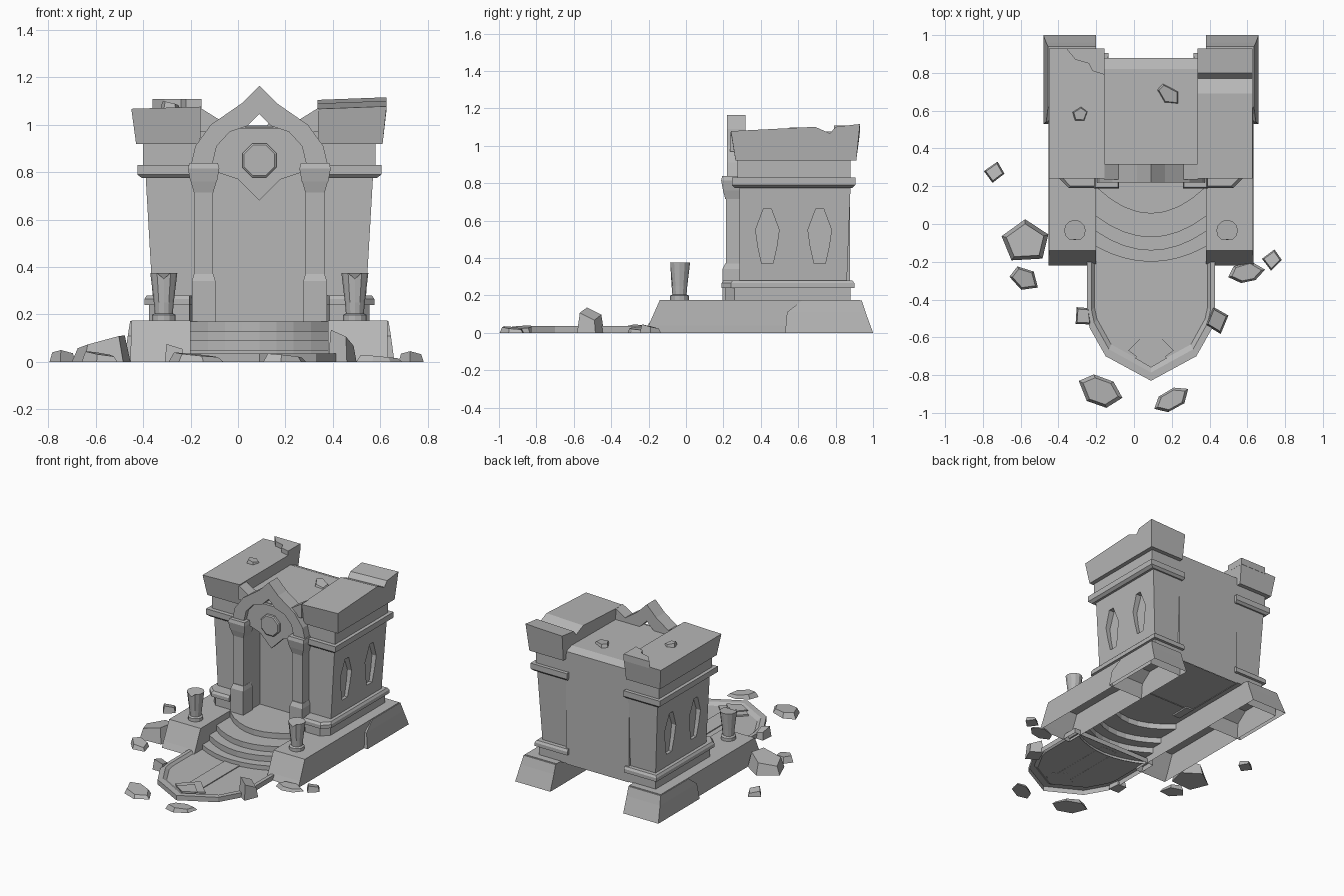
import bpy, bmesh, math, random

random.seed(4)
if "Cube" in bpy.data.objects:
    bpy.data.objects.remove(bpy.data.objects["Cube"])

CX = 0.09  # symmetry plane of the building

stone = bpy.data.materials.new("grey stone")
stone.use_nodes = True
GREY = (0.47, 0.47, 0.47, 1)
stone.diffuse_color = GREY
stone.node_tree.nodes["Principled BSDF"].inputs["Base Color"].default_value = GREY


def loft(name, sections, first=True, last=True, ring=True):
    """Skin a row of equal-length point loops (or open strips) and cap the ends."""
    bm = bmesh.new()
    rows = [[bm.verts.new(p) for p in s] for s in sections]
    n = len(rows[0])
    for a, b in zip(rows, rows[1:]):
        for i in range(n if ring else n - 1):
            j = (i + 1) % n
            bm.faces.new((a[i], a[j], b[j], b[i]))
    if ring:
        if first:
            bm.faces.new(rows[0][::-1])
        if last:
            bm.faces.new(rows[-1])
        bmesh.ops.recalc_face_normals(bm, faces=bm.faces)
    me = bpy.data.meshes.new(name)
    bm.to_mesh(me)
    bm.free()
    me.materials.append(stone)
    ob = bpy.data.objects.new(name, me)
    bpy.context.collection.objects.link(ob)
    return ob


def rect(s, d0, d1, y0, y1, z, c=0.0, lead=0.0):
    """Rectangle at distances d0..d1 from the symmetry plane; c cuts the front
    outer corner, lead draws the front inner corner outward."""
    pts = [(d0 + lead, y0), (d1 - c, y0), (d1, y0 + c), (d1, y1), (d0, y1)]
    if not c:
        pts.pop(1)
    return [(CX + s * d, y, z) for d, y in pts]


def box(name, s, d0, d1, y0, y1, z0, z1, c=0.0, lead=0.0):
    return loft(name, [rect(s, d0, d1, y0, y1, z, c, lead) for z in (z0, z1)])


def symmetric(half):
    """Close a half outline, given as (d, v), over the symmetry plane."""
    left = [(-d, v) for d, v in half[::-1] if d > 0]
    return [(CX + d, v) for d, v in half + left]


def slab(name, outline, z0, z1, first=True):
    return loft(name, [[(x, y, z) for x, y in outline] for z in (z0, z1)], first)


def rubble(name, x, y, z, rx, ry, h, turn, sides):
    """Broken stone: irregular prism with a tilted top."""
    ang = [2 * math.pi * i / sides + random.uniform(-0.2, 0.2) for i in range(sides)]
    rows = []
    for k, zz in ((1, 0), (0.8, 1)):
        row = []
        for a in ang:
            u, v = rx * k * math.cos(a), ry * k * math.sin(a)
            row.append((x + u * math.cos(turn) - v * math.sin(turn),
                        y + u * math.sin(turn) + v * math.cos(turn),
                        z + h * zz * (1 - 0.25 * (1 + math.cos(a)))))
        rows.append(row)
    return loft(name, rows)


def cut(ob, cutter):
    mod = ob.modifiers.new("cut", 'BOOLEAN')
    mod.object, mod.operation, mod.solver = cutter, 'DIFFERENCE', 'EXACT'
    bpy.context.view_layer.objects.active = ob
    bpy.ops.object.modifier_apply(modifier="cut")
    bpy.data.objects.remove(cutter)


for s, side in ((1, "left"), (-1, "right")):
    # Hollow plinth with a flared block at the rear
    loft(side + "_plinth", [rect(s, 0.29, 0.543, -0.22, 0.93, 0),
                            rect(s, 0.29, 0.543, -0.20, 0.93, 0.04),
                            rect(s, 0.29, 0.54, -0.14, 0.93, 0.175)], first=False)
    loft(side + "_plinth_rear", [rect(s, 0.29, 0.57, 0.53, 1.0, 0),
                                 rect(s, 0.29, 0.555, 0.54, 0.96, 0.11),
                                 rect(s, 0.29, 0.545, 0.62, 0.94, 0.172)], first=False)
    # Tower: base mouldings, flaring body, band and neck
    box(side + "_tower_base", s, 0.245, 0.465, 0.21, 0.88, 0.17, 0.24, 0.05, 0.05)
    loft(side + "_base_band", [rect(s, 0.225, 0.485, 0.19, 0.90, 0.24, 0.05, 0.07),
                               rect(s, 0.225, 0.485, 0.19, 0.90, 0.265, 0.05, 0.07),
                               rect(s, 0.225, 0.475, 0.20, 0.89, 0.28, 0.05, 0.07)])
    body = loft(side + "_tower_body", [rect(s, 0.245, 0.45, 0.285, 0.86, 0.27),
                                       rect(s, 0.245, 0.48, 0.285, 0.88, 0.79)])
    for y in (0.435, 0.715):
        prof = [(0.03, 0.37), (0.05, 0.46), (0.063, 0.55), (0.02, 0.665)]
        ring = prof + [(-a, z) for a, z in prof[::-1]]
        cut(body, loft("window_cutter", [[(CX + s * d, y + a, z) for a, z in ring]
                                         for d in (0.432, 0.56)]))
    loft(side + "_tower_band", [rect(s, 0.23, 0.495, 0.26, 0.89, 0.775, 0, 0.05),
                                rect(s, 0.225, 0.515, 0.245, 0.905, 0.79, 0, 0.05),
                                rect(s, 0.225, 0.515, 0.245, 0.905, 0.83, 0, 0.05)])
    box(side + "_tower_neck", s, 0.245, 0.49, 0.275, 0.88, 0.825, 0.925)

    # Column: pedestal, shaft and capital
    c, y1 = 0.235, 0.3
    for name, rows in (
            ("pedestal", ((0.05, 0.195, 0.17), (0.05, 0.195, 0.34), (0.041, 0.21, 0.37))),
            ("shaft", ((0.04, 0.215, 0.36), (0.04, 0.215, 0.73))),
            ("capital", ((0.041, 0.21, 0.715), (0.054, 0.198, 0.76))),
            ("capital_block", ((0.056, 0.198, 0.76), (0.066, 0.188, 0.815),
                               (0.06, 0.194, 0.838)))):
        loft(f"{side}_column_{name}", [rect(s, c - w, c + w, y0, y1, z) for w, y0, z in rows])

    # Urn with a chipped rim
    ux, uy = CX + s * 0.403, -0.035
    prof = [(0.05, 0.17), (0.05, 0.198), (0.038, 0.205), (0.042, 0.25), (0.057, 0.375)]
    ring = [2 * math.pi * i / 12 for i in range(12)]
    rows = [[(ux + r * math.cos(a), uy + r * math.sin(a), z) for a in ring] for r, z in prof]
    x, y, z = rows[-1][9]
    rows[-1][9] = (x, y + 0.01, z - 0.025)
    loft(side + "_urn", rows)

    # Door jamb, and wedge where the arch meets the crown
    box(side + "_door_jamb", s, 0.195, 0.25, 0.28, 0.42, 0.16, 0.92)
    wedge = [(0.25, 0.97), (0.15, 0.97), (0.15, 1.01), (0.25, 1.072)]
    loft(side + "_arch_wedge", [[(CX + s * d, y, z) for d, z in wedge] for y in (0.235, 0.318)])

# Tower crowns, one with a broken notch across it
low = [(0.265, 0.92), (0.91, 0.92)]
top = [(0.93, 1.11), (0.80, 1.095), (0.77, 1.06), (0.69, 1.095), (0.24, 1.072)]
loft("left_crown", [[(CX + d, y, z) for y, z in low] + [(CX + e, y, z + h) for y, z in top]
                    for d, e, h in ((0.25, 0.245, -0.005), (0.52, 0.537, 0.006))])
loft("right_crown", [rect(-1, 0.25, 0.52, 0.265, 0.91, 0.92),
                     [(x, y, 1.072 + 0.03 * (x + 0.3))
                      for x, y, _ in rect(-1, 0.245, 0.54, 0.24, 0.93, 0)]])
slab("right_crown_remnant", [(-0.36, 0.93), (-0.31, 0.87), (-0.24, 0.85), (-0.22, 0.81),
                             (-0.155, 0.79), (-0.155, 0.93)], 1.06, 1.108)

# Chamber between the towers
loft("chamber_back", [rect(1, -0.25, 0.25, 0.40, 0.878, z) for z in (0.165, 0.93)], first=False)
roof = [(0.27, 0.90), (0.27, 0.99), (0.82, 0.997), (0.878, 0.975), (0.878, 0.90)]
loft("chamber_roof", [[(CX + d, y, z) for y, z in roof] for d in (-0.25, 0.25)])

# Pointed arch over the doorway
outer = [(0.29, 0.825), (0.27, 0.91), (0.205, 1.0), (0.075, 1.09), (0, 1.165)]
inner = [(0.2, 0.825), (0.18, 0.91), (0.125, 0.97), (0.05, 0.995), (0, 1.045)]
loft("pointed_arch", [[(a, 0.22, b), (a, 0.318, b), (c, 0.318, d), (c, 0.22, d)]
                      for (a, b), (c, d) in zip(symmetric(outer), symmetric(inner))])

# Panel under the arch with an octagonal medallion
panel = symmetric([(0, 0.68), (0.09, 0.77), (0.18, 0.8), (0.21, 0.84), (0.19, 0.92),
                   (0.125, 0.985)])
loft("arch_panel", [[(x, y, z) for x, z in panel] for y in (0.25, 0.29)])
octagon = [math.pi * (i + 0.5) / 4 for i in range(8)]
loft("medallion", [[(CX + r * math.cos(a), y, 0.85 + r * math.sin(a)) for a in octagon]
                   for r, y in ((0.078, 0.255), (0.078, 0.234), (0.07, 0.228))])

# Curved steps as one folded surface, running back to the chamber floor
ts = [k / 4 for k in range(-4, 5)]
folds = []
z = 0
for yc, sag, rise in ((-0.2, 0.08, 0.05), (-0.14, 0.10, 0.09), (-0.07, 0.11, 0.13),
                      (0.055, 0.14, 0.17)):
    folds += [(yc, sag, z), (yc, sag, rise)]
    z = rise
folds.append((0.87, 0, z))
loft("steps", [[(CX + 0.29 * t, yc + sag * t * t, z) for t in ts] for yc, sag, z in folds],
     ring=False)

# Walkway: raised rim, sunken floor, centre strip and pointed inlay
walk = symmetric([(0, -0.83), (0.24, -0.7), (0.325, -0.55), (0.34, -0.48), (0.34, -0.1)])
rim, sunk = ([(CX + (x - CX) * k, -0.1 + (y + 0.1) * (k + 0.015)) for x, y in walk]
             for k in (0.925, 0.88))
loft("walkway", [[(x, y, z) for x, y in o]
                 for o, z in ((walk, 0), (walk, 0.035), (rim, 0.035), (sunk, 0.018))], first=False)
slab("walkway_strip", symmetric([(0, -0.56), (0.06, -0.62), (0.06, -0.15)]), 0.017, 0.024, False)
slab("walkway_inlay", symmetric([(0, -0.76), (0.12, -0.67), (0, -0.55)]), 0.017, 0.029, False)
slab("walkway_inlay_point", symmetric([(0, -0.76), (0.085, -0.71), (0, -0.62)]),
     0.028, 0.036, False)

# Fallen stones: x, y, z, half sizes, height, turn, sides
stones = [(-0.575, -0.095, 0, 0.13, 0.12, 0.115, 3.0, 5),
          (-0.74, 0.275, 0, 0.058, 0.055, 0.05, 1.3, 4),
          (-0.58, -0.29, 0, 0.085, 0.06, 0.045, -0.5, 5),
          (0.595, -0.255, 0, 0.1, 0.055, 0.03, 0.2, 6),
          (0.73, -0.19, 0, 0.057, 0.053, 0.045, 1.4, 4),
          (-0.27, -0.49, 0, 0.056, 0.06, 0.075, 0.75, 4),
          (0.44, -0.51, 0, 0.065, 0.075, 0.135, 0.4, 4),
          (-0.18, -0.885, 0, 0.125, 0.08, 0.04, -0.4, 6),
          (0.2, -0.93, 0, 0.105, 0.055, 0.035, 0.5, 6),
          (0.185, 0.685, 0.985, 0.075, 0.05, 0.035, -0.7, 5),
          (-0.285, 0.58, 1.065, 0.045, 0.042, 0.035, 0.3, 5)]
for i, args in enumerate(stones):
    rubble(f"fallen_stone_{i + 1}", *args)
